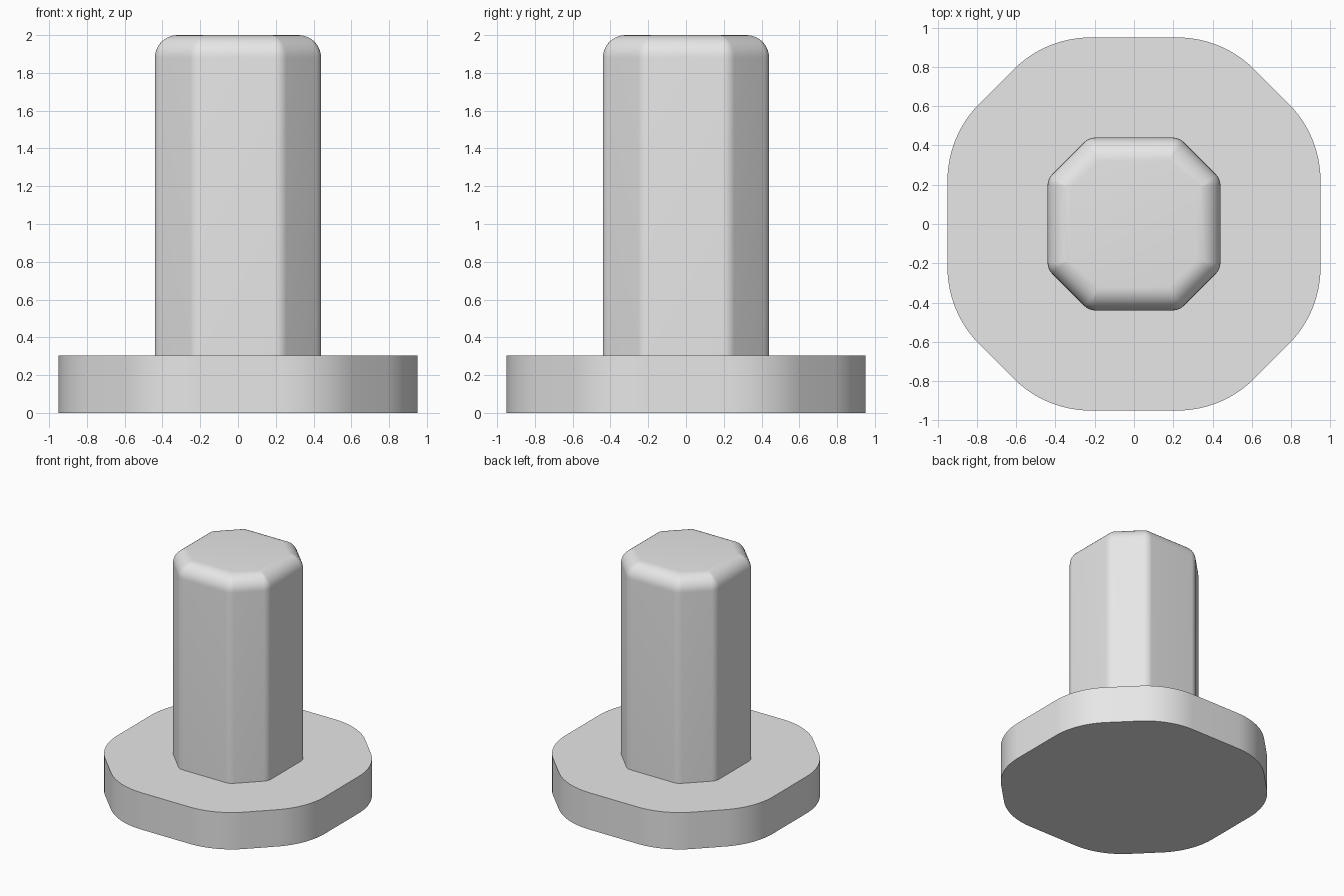
import bpy
import bmesh
import math
from mathutils import Vector

cube = bpy.data.objects.get("Cube")
if cube:
    bpy.data.objects.remove(cube, do_unlink=True)

GREY = (0.8, 0.8, 0.8, 1.0)
grey = bpy.data.materials.new("plain_grey")
grey.use_nodes = True
grey.diffuse_color = GREY
grey.node_tree.nodes["Principled BSDF"].inputs["Base Color"].default_value = GREY

STEP = math.radians(45)


def direction(angle):
    return Vector((math.cos(angle), math.sin(angle)))


def octagon(flat, diagonal, radius, inset, segments):
    """Rounded octagon; flat and diagonal are side distances from the axis."""
    r = max(radius - inset, 0)
    points = []
    for k in range(8):
        near, far = (flat, diagonal) if k % 2 == 0 else (diagonal, flat)
        near, far = near - inset - r, far - inset - r
        normal = direction(k * STEP)
        along = (far - near * math.cos(STEP)) / math.sin(STEP)
        centre = normal * near + Vector((-normal.y, normal.x)) * along
        for i in range(segments + 1):
            points.append(centre + r * direction((k + i / segments) * STEP))
    return points


def prism(name, flat, diagonal, radius, levels, segments):
    """Closed solid through a list of (height, inset) levels."""
    bm = bmesh.new()
    rings = [[bm.verts.new((p.x, p.y, z))
              for p in octagon(flat, diagonal, radius, inset, segments)]
             for z, inset in levels]
    count = len(rings[0])
    for low, high in zip(rings, rings[1:]):
        for i in range(count):
            j = (i + 1) % count
            bm.faces.new((low[i], low[j], high[j], high[i]))
    bm.faces.new(rings[0][::-1])
    bm.faces.new(rings[-1])
    bmesh.ops.remove_doubles(bm, verts=bm.verts, dist=1e-5)
    bmesh.ops.recalc_face_normals(bm, faces=bm.faces)
    mesh = bpy.data.meshes.new(name)
    bm.to_mesh(mesh)
    bm.free()
    mesh.materials.append(grey)
    obj = bpy.data.objects.new(name, mesh)
    bpy.context.collection.objects.link(obj)
    return obj


# Wide base flange with broad rounded corners
BASE_TOP = 0.305
base = prism("base_flange", 0.95, 0.99, 0.555, [(0, 0), (BASE_TOP, 0)], 12)

# Octagonal post with a rounded top edge
HEIGHT, FILLET, STEPS = 2.0, 0.12, 10
levels = [(BASE_TOP, 0)]
for i in range(STEPS + 1):
    a = math.pi / 2 * i / STEPS
    levels.append((HEIGHT - FILLET * (1 - math.sin(a)), FILLET * (1 - math.cos(a))))
post = prism("post", 0.44, 0.474, 0.085, levels, 8)

# Smooth curved corners, crisp flat rims
bpy.ops.object.select_all(action="DESELECT")
for obj in (base, post):
    obj.select_set(True)
bpy.context.view_layer.objects.active = post
bpy.ops.object.shade_smooth_by_angle(angle=math.radians(30))
